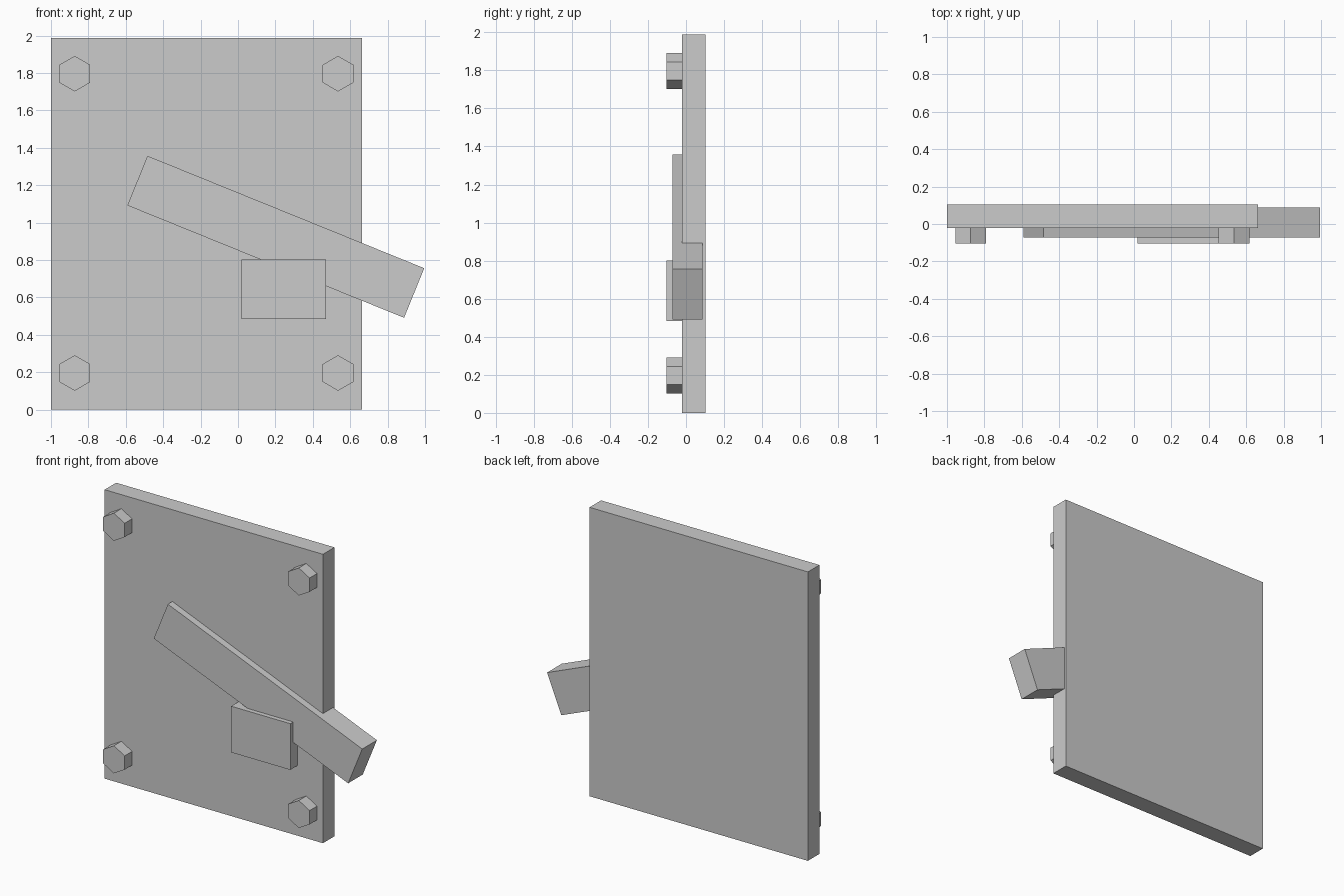
import bpy, bmesh
from math import sin, cos, pi, radians

if "Cube" in bpy.data.objects:
    bpy.data.objects.remove(bpy.data.objects["Cube"])


def prism(name, profile, y0, y1):
    """Extrude an (x, z) outline from y0 to y1."""
    bm = bmesh.new()
    face = bm.faces.new([bm.verts.new((x, y0, z)) for x, z in profile])
    ext = bmesh.ops.extrude_face_region(bm, geom=[face])
    verts = [g for g in ext["geom"] if isinstance(g, bmesh.types.BMVert)]
    bmesh.ops.translate(bm, verts=verts, vec=(0, y1 - y0, 0))
    bmesh.ops.recalc_face_normals(bm, faces=bm.faces)
    mesh = bpy.data.meshes.new(name)
    bm.to_mesh(mesh)
    bm.free()
    obj = bpy.data.objects.new(name, mesh)
    bpy.context.collection.objects.link(obj)
    return obj


def rect(cx, cz, w, h, angle=0):
    c, s = cos(angle), sin(angle)
    corners = [(-w / 2, -h / 2), (w / 2, -h / 2), (w / 2, h / 2), (-w / 2, h / 2)]
    return [(cx + x * c - z * s, cz + x * s + z * c) for x, z in corners]


def hexagon(cx, cz, r):
    return [(cx + r * sin(i * pi / 3), cz + r * cos(i * pi / 3)) for i in range(6)]


FRONT, PLATE_FRONT, BACK = -0.103, -0.022, 0.103

# Backing plate
prism("plate", rect(-0.169, 0.994, 1.662, 1.988), PLATE_FRONT, BACK)

# Slanted bar set into the plate and overhanging its edge
prism("slanted_bar", rect(0.202, 0.924, 1.597, 0.286, radians(-22.1)), -0.071, 0.088)

# Block in front of the bar
prism("block", rect(0.245, 0.643, 0.45, 0.318), FRONT, PLATE_FRONT)

# Hexagonal bolt heads in the corners
for side, x in (("left", -0.873), ("right", 0.535)):
    for level, z in (("bottom", 0.196), ("top", 1.796)):
        prism(f"bolt_{level}_{side}", hexagon(x, z, 0.095), FRONT, PLATE_FRONT)
